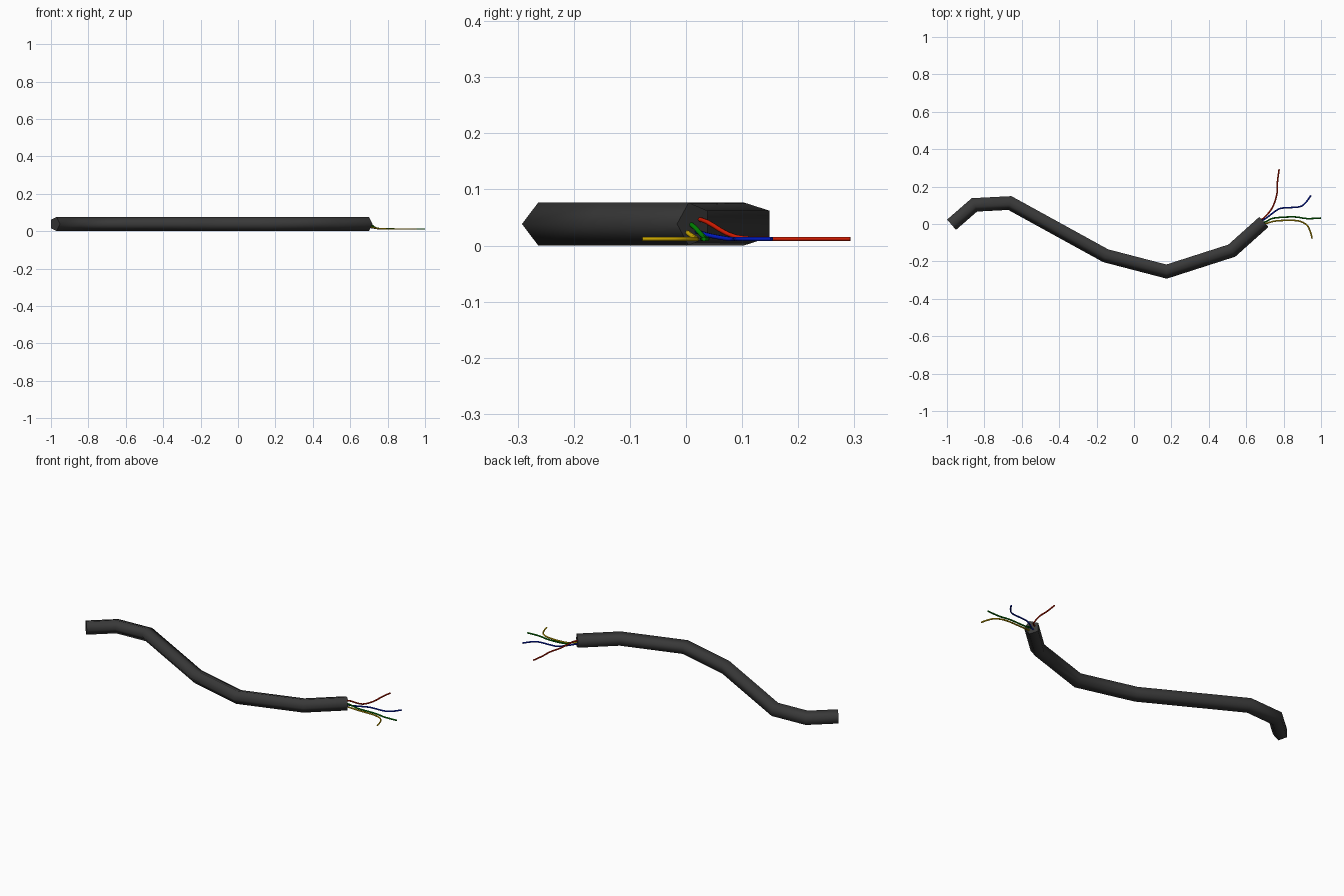
import bpy, bmesh, math
from mathutils import Vector

if "Cube" in bpy.data.objects:
    bpy.data.objects.remove(bpy.data.objects["Cube"])


def material(name, rgb):
    m = bpy.data.materials.new(name)
    m.diffuse_color = (*rgb, 1.0)
    m.use_nodes = True
    m.node_tree.nodes["Principled BSDF"].inputs["Base Color"].default_value = m.diffuse_color
    return m


def smooth_path(pts, steps=4):
    """Catmull-Rom interpolation through the points."""
    p = [2 * pts[0] - pts[1]] + pts + [2 * pts[-1] - pts[-2]]
    out = []
    for i in range(1, len(p) - 2):
        a, b, c, d = p[i - 1:i + 3]
        for s in range(steps):
            t = s / steps
            out.append(0.5 * (2 * b + (c - a) * t + (2 * a - 5 * b + 4 * c - d) * t * t
                              + (3 * b - a - 3 * c + d) * t ** 3))
    return out + [pts[-1]]


def sweep(name, path, radius, sides, mat):
    """Capped tube with mitred bends; one profile corner points to the right of travel."""
    bm = bmesh.new()
    up = Vector((0, 0, 1))
    rings = []
    for i, p in enumerate(path):
        d0 = (path[i] - path[i - 1]).normalized() if i else None
        d1 = (path[i + 1] - path[i]).normalized() if i < len(path) - 1 else None
        d0, d1 = d0 or d1, d1 or d0
        tangent = (d0 + d1).normalized()
        right = tangent.cross(up).normalized()
        high = right.cross(tangent)
        miter = 1 / max(tangent.dot(d1), 0.6)
        ring = []
        for k in range(sides):
            a = 2 * math.pi * k / sides
            ring.append(bm.verts.new(p + radius * (right * math.cos(a) * miter + high * math.sin(a))))
        rings.append(ring)
    for r0, r1 in zip(rings, rings[1:]):
        for k in range(sides):
            j = (k + 1) % sides
            bm.faces.new((r0[k], r0[j], r1[j], r1[k])).smooth = True
    for ring in (rings[0], rings[-1]):
        cap = bm.faces.new(ring)
        for e in cap.edges:
            e.smooth = False
    bmesh.ops.recalc_face_normals(bm, faces=bm.faces)
    me = bpy.data.meshes.new(name)
    bm.to_mesh(me)
    bm.free()
    me.materials.append(mat)
    ob = bpy.data.objects.new(name, me)
    bpy.context.collection.objects.link(ob)
    return ob


# Outer sheath: five-sided tube lying on the ground
sheath = [(-0.978, -0.001), (-0.855, 0.106), (-0.663, 0.116), (-0.15, -0.166),
          (0.174, -0.2505), (0.521, -0.139), (0.692, 0.014)]
sweep("cable_sheath", [Vector((x, y, 0.0385)) for x, y in sheath], 0.0402, 5,
      material("dark rubber", (0.04, 0.04, 0.04)))

# Four bare wires fanning out of the right end and dropping to the ground
wires = {
    "red": ((0.6, 0.01, 0.0), [(0.675, 0.02, 0.048), (0.70, 0.038, 0.042), (0.74, 0.088, 0.016),
            (0.764, 0.16, 0.012), (0.767, 0.225, 0.012), (0.776, 0.293, 0.012)]),
    "blue": ((0.0, 0.01, 0.55), [(0.675, 0.01, 0.03), (0.71, 0.034, 0.02), (0.765, 0.075, 0.012),
             (0.80, 0.086, 0.012), (0.885, 0.092, 0.012), (0.92, 0.117, 0.012), (0.946, 0.153, 0.012)]),
    "green": ((0.0, 0.22, 0.0), [(0.68, 0.003, 0.041), (0.71, 0.015, 0.033), (0.75, 0.032, 0.015),
              (0.855, 0.038, 0.012), (0.925, 0.029, 0.012), (0.999, 0.032, 0.012)]),
    "yellow": ((0.65, 0.42, 0.0), [(0.68, -0.002, 0.027), (0.71, 0.004, 0.022), (0.765, 0.017, 0.013),
               (0.87, 0.018, 0.012), (0.922, -0.004, 0.012), (0.943, -0.042, 0.012), (0.952, -0.078, 0.012)]),
}
for colour, (rgb, pts) in wires.items():
    sweep(colour + "_wire", smooth_path([Vector(p) for p in pts]), 0.0042, 6,
          material(colour + " insulation", rgb))
